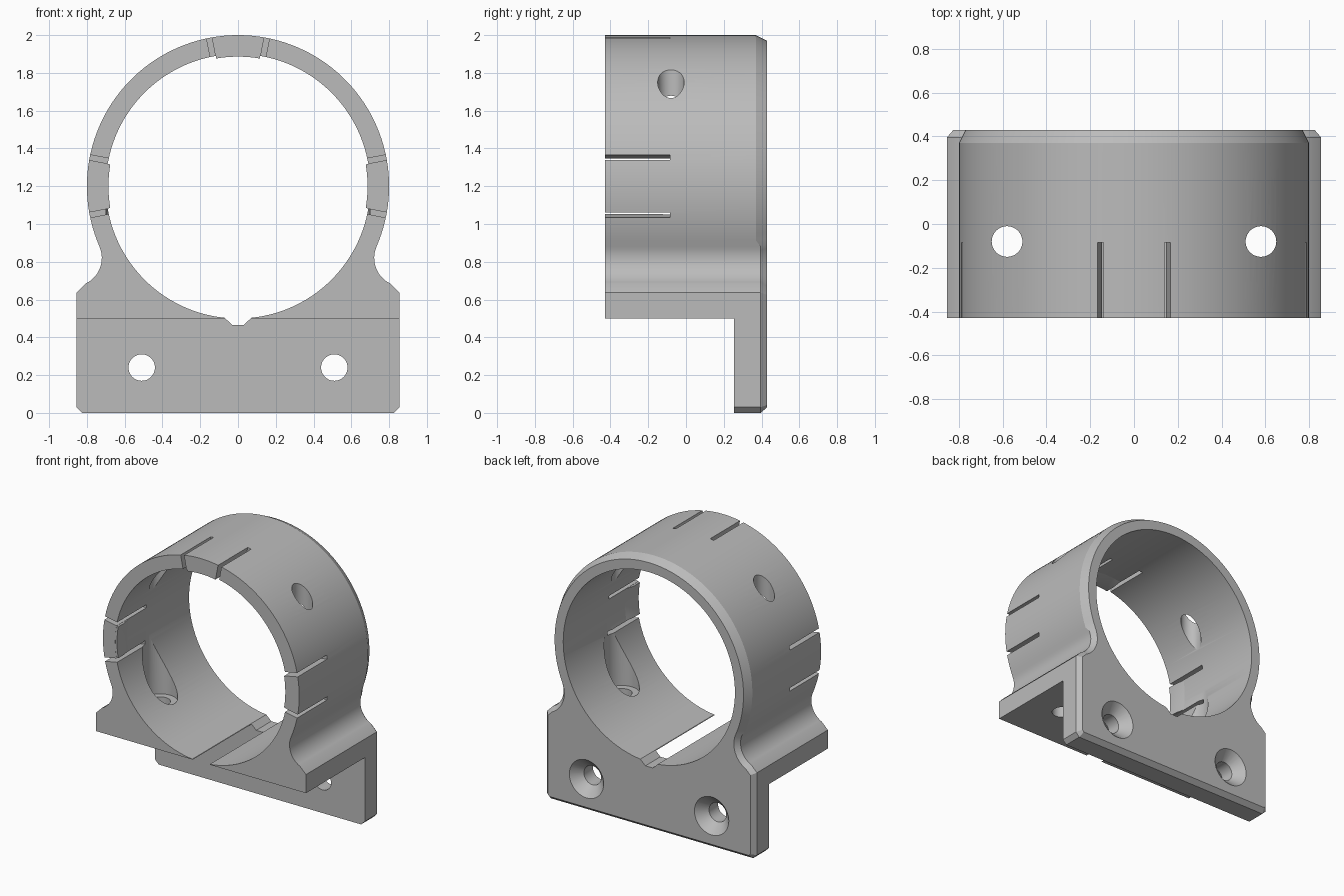
import bpy, bmesh, math
from mathutils import Vector, Matrix

cube = bpy.data.objects.get("Cube")
if cube:
    bpy.data.objects.remove(cube, do_unlink=True)

CZ, R_OUT, R_IN = 1.2, 0.8, 0.7      # ring centre height and radii
FRONT, BACK = -0.43, 0.43

grey = bpy.data.materials.new("plain grey")
grey.use_nodes = True
grey.diffuse_color = (0.5, 0.5, 0.5, 1)
grey.node_tree.nodes["Principled BSDF"].inputs["Base Color"].default_value = (0.5, 0.5, 0.5, 1)


def finish(bm, name):
    bmesh.ops.recalc_face_normals(bm, faces=bm.faces)
    mesh = bpy.data.meshes.new(name)
    bm.to_mesh(mesh)
    bm.free()
    mesh.materials.append(grey)
    obj = bpy.data.objects.new(name, mesh)
    bpy.context.collection.objects.link(obj)
    return obj


def loft(name, loops):
    """Skin closed loops of equal length and cap both ends."""
    bm = bmesh.new()
    rows = [[bm.verts.new(p) for p in loop] for loop in loops]
    n = len(rows[0])
    for a, b in zip(rows, rows[1:]):
        for i in range(n):
            j = (i + 1) % n
            bm.faces.new((a[i], a[j], b[j], b[i]))
    bm.faces.new(rows[0])
    bm.faces.new(rows[-1])
    return finish(bm, name)


def at_depth(profile, y):
    return [(x, y, z) for x, z in profile]


def box(name, lo, hi, turn=None):
    bm = bmesh.new()
    lo, hi = Vector(lo), Vector(hi)
    bmesh.ops.create_cube(bm, size=1)
    for v in bm.verts:
        v.co = (lo + hi) / 2 + v.co * (hi - lo)
    if turn:
        bmesh.ops.transform(bm, matrix=turn, verts=bm.verts)
    return finish(bm, name)


def circle(r, sides=48):
    return [(r * math.cos(math.tau * i / sides), r * math.sin(math.tau * i / sides))
            for i in range(sides)]


def drill_y(name, x, z, stations, sides=48):
    """Round cutter along y from (radius, y) stations."""
    return loft(name, [[(x + u, y, z + w) for u, w in circle(r, sides)] for r, y in stations])


def drill_z(name, x, y, r, z0, z1):
    return loft(name, [[(x + u, y + w, z) for u, w in circle(r)] for z in (z0, z1)])


def arc(cx, cz, r, start, end, steps):
    out = []
    for i in range(steps + 1):
        a = math.radians(start + (end - start) * i / steps)
        out.append((cx + r * math.cos(a), cz + r * math.sin(a)))
    return out


def inset(profile, d):
    """Offset a counter-clockwise profile inwards."""
    pts = [Vector(p) for p in profile]
    out = []
    for i, p in enumerate(pts):
        a = (p - pts[i - 1]).normalized()
        b = (pts[(i + 1) % len(pts)] - p).normalized()
        na, nb = Vector((-a.y, a.x)), Vector((-b.y, b.x))
        out.append(tuple(p + (na + nb) * d / (1 + na.dot(nb))))
    return out


# Outline: plate, concave neck fillet, ring
half = [(0.825, 0), (0.855, 0.03), (0.855, 0.637)]
half += arc(0.871, 0.82, 0.15, 245, 156.4, 12)
half += arc(0, CZ, R_OUT, -23.6, 90, 44)[1:]
outline = half + [(-x, z) for x, z in reversed(half[:-1])]
chamfer_start = [(x, BACK - (0.06 if z > 0.9 else 0.035), z) for x, z in outline]
bracket = loft("ring_bracket", [at_depth(outline, FRONT), chamfer_start,
                                at_depth(inset(outline, 0.03), BACK)])

cutters = []

# Space under the shelf, in front of the plate
cutters.append(box("under_shelf_cutter", (-1, -1, -0.5), (1, 0.255, 0.5)))

# Groove at the bottom of the bore
groove = [(-0.03, 0.465), (0.03, 0.465), (0.08, 0.512), (0.08, 0.6), (-0.08, 0.6), (-0.08, 0.512)]
cutters.append(loft("groove_cutter", [at_depth(groove, -1), at_depth(groove, 1)]))

# Main bore
cutters.append(drill_y("bore_cutter", 0, CZ, [(R_IN, -1), (R_IN, 1)], 128))

# Screw holes: upright with counterbore, and countersunk in the plate
for s in (-1, 1):
    cutters.append(drill_z("upright_hole_cutter", s * 0.58, -0.08, 0.07, 0.3, 2.2))
    cutters.append(drill_z("counterbore_cutter", s * 0.58, -0.08, 0.118, 0.66, 1.19))
    cutters.append(drill_y("plate_hole_cutter", s * 0.51, 0.24,
                           [(0.07, 0.1), (0.07, 0.36), (0.14, BACK), (0.14, 0.5)]))

# Slots either side of the three spring tabs
for side in (-90, 0, 90):
    for off in (-11, 11):
        turn = Matrix.Translation((0, 0, CZ)) @ Matrix.Rotation(math.radians(side + off), 4, 'Y')
        cutters.append(box("slot_cutter", (-0.014, -0.6, 0.6), (0.014, -0.085, 0.9), turn))

for cutter in cutters:
    cutter.hide_render = True
    mod = bracket.modifiers.new("cut", 'BOOLEAN')
    mod.operation = 'DIFFERENCE'
    mod.solver = 'EXACT'
    mod.object = cutter
    bpy.context.view_layer.objects.active = bracket
    bpy.ops.object.modifier_apply(modifier=mod.name)
    bpy.data.objects.remove(cutter, do_unlink=True)

# Thin lips inside the spring tabs
parts = [bracket]
for name, mid in (("left_tab_lip", 0), ("top_tab_lip", 90), ("right_tab_lip", 180)):
    def sector(r):
        return arc(0, CZ, r, mid - 9.7, mid + 9.7, 8) + arc(0, CZ, 0.72, mid + 9.7, mid - 9.7, 8)
    parts.append(loft(name, [at_depth(sector(0.686), FRONT + 0.001),
                             at_depth(sector(0.686), -0.36),
                             at_depth(sector(0.702), -0.28)]))

# Smooth curves, sharp edges
bpy.ops.object.select_all(action='DESELECT')
for part in parts:
    part.select_set(True)
bpy.context.view_layer.objects.active = bracket
bpy.ops.object.shade_smooth_by_angle(angle=math.radians(25))
